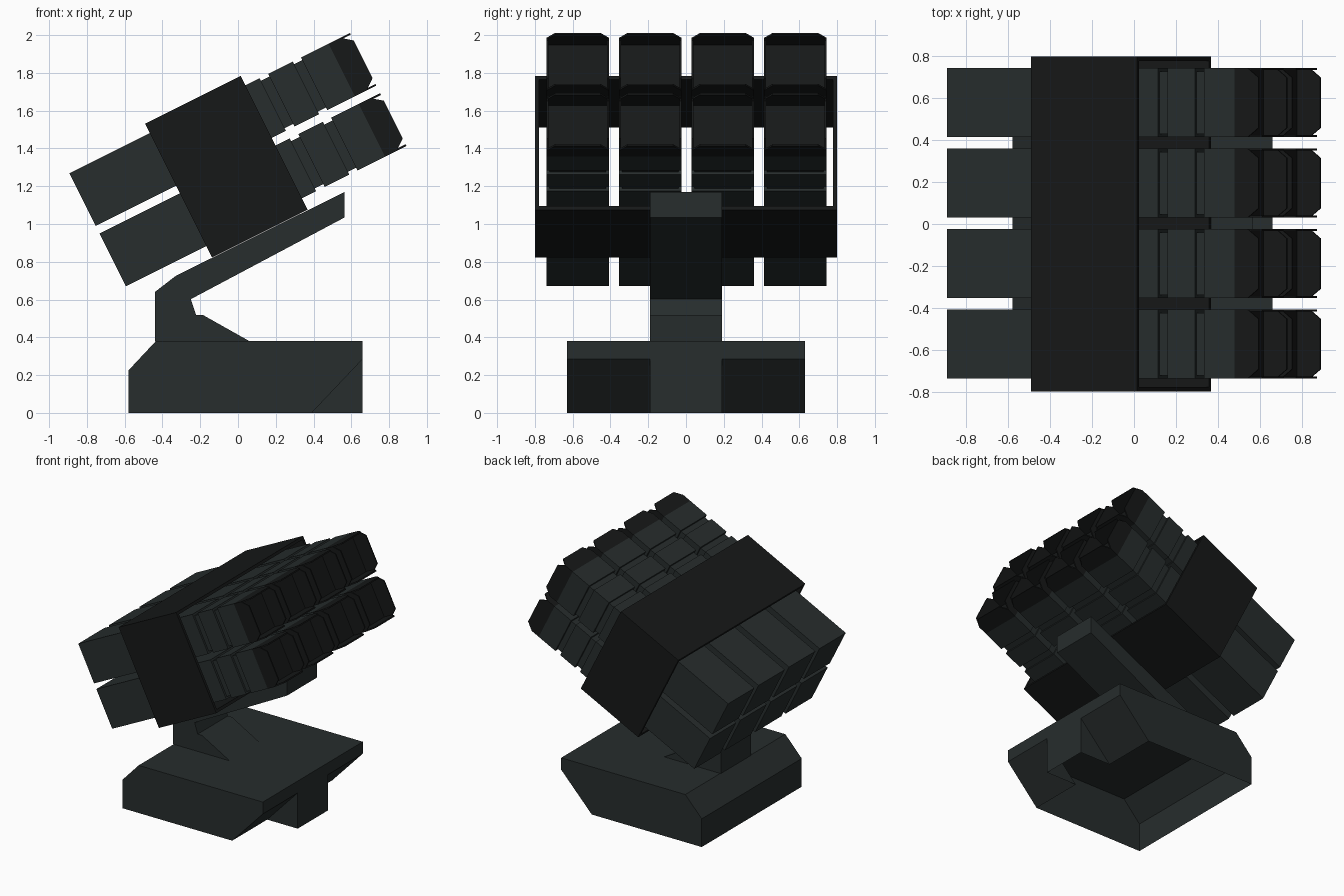
import bpy, bmesh, math
from mathutils import Matrix

if "Cube" in bpy.data.objects:
    bpy.data.objects.remove(bpy.data.objects["Cube"])

TILT = math.atan(0.5)
POD = Matrix.Translation((-0.062, 0, 1.303)) @ Matrix.Rotation(-TILT, 4, 'Y')


def material(name, rgb):
    m = bpy.data.materials.new(name)
    m.diffuse_color = (*rgb, 1)
    m.use_nodes = True
    m.node_tree.nodes["Principled BSDF"].inputs["Base Color"].default_value = m.diffuse_color
    return m


GREY = material("dark_grey", (0.02, 0.026, 0.026))
BLACK = material("near_black", (0.008, 0.009, 0.009))


def to_mesh(name, bm, mat):
    bmesh.ops.remove_doubles(bm, verts=bm.verts, dist=1e-5)
    bmesh.ops.recalc_face_normals(bm, faces=bm.faces)
    me = bpy.data.meshes.new(name)
    bm.to_mesh(me)
    bm.free()
    me.materials.append(mat)
    return me


def place(name, me, matrix=Matrix.Identity(4)):
    ob = bpy.data.objects.new(name, me)
    bpy.context.collection.objects.link(ob)
    ob.matrix_world = matrix
    return ob


def face(bm, pts):
    return bm.faces.new([bm.verts.new(p) for p in pts])


def strip(bm, path, y0, y1):
    """Sweep an open xz path across y."""
    for (xa, za), (xb, zb) in zip(path, path[1:]):
        face(bm, [(xa, y0, za), (xb, y0, zb), (xb, y1, zb), (xa, y1, za)])


def plate(bm, pts, axis):
    """Extrude a flat outline along the given vector."""
    top = [tuple(p[i] + axis[i] for i in range(3)) for p in pts]
    face(bm, pts)
    face(bm, top)
    for i in range(len(pts)):
        j = (i + 1) % len(pts)
        face(bm, [pts[i], pts[j], top[j], top[i]])


# Base: shell open underneath, with undercut corners and a central tongue
W, T = 0.63, 0.19
back_top = [(-0.58, 0), (-0.58, 0.225), (-0.435, 0.38), (0.66, 0.38)]
undercut = back_top + [(0.66, 0.285), (0.39, 0)]
bm = bmesh.new()
strip(bm, undercut, -W, -T)
strip(bm, back_top + [(0.66, 0)], -T, T)
strip(bm, undercut, T, W)
for s in (-1, 1):
    face(bm, [(x, s * W, z) for x, z in undercut])
    face(bm, [(x, s * T, z) for x, z in [(0.39, 0), (0.66, 0.285), (0.66, 0)]])
place("base", to_mesh("base", bm, GREY))

# Support arm: bent neck and sloping cradle rail
arm = [(-0.44, 0.38), (-0.44, 0.64), (-0.33, 0.725), (0.565, 1.17), (0.565, 1.035),
       (-0.25, 0.602), (-0.222, 0.518), (-0.185, 0.518), (0.06, 0.38)]
bm = bmesh.new()
plate(bm, [(x, -T, z) for x, z in arm], (0, 2 * T, 0))
place("support_arm", to_mesh("support_arm", bm, GREY))

# Housing: thin rectangular sleeve around the tubes
HL, HY, HZ, TH = 0.283, 0.8, 0.396, 0.022


def rect(x, y, z):
    return [(x, -y, -z), (x, y, -z), (x, y, z), (x, -y, z)]


bm = bmesh.new()
loops = [rect(-HL, HY, HZ), rect(HL, HY, HZ),
         rect(HL, HY - TH, HZ - TH), rect(-HL, HY - TH, HZ - TH)]
for k in range(4):
    a, b = loops[k], loops[(k + 1) % 4]
    for i in range(4):
        j = (i + 1) % 4
        face(bm, [a[i], a[j], b[j], b[i]])
place("housing", to_mesh("housing", bm, BLACK), POD)

# Tube: square body with two shallow grooves near the muzzle
TY, TZ, G = 0.165, 0.156, 0.016
stations = [(-0.758, 0), (0.368, 0), (0.368, G), (0.418, G), (0.418, 0),
            (0.564, 0), (0.564, G), (0.612, G), (0.612, 0), (0.776, 0)]
bm = bmesh.new()
rings = [rect(u, TY - d, TZ - d) for u, d in stations]
for a, b in zip(rings, rings[1:]):
    for i in range(4):
        j = (i + 1) % 4
        face(bm, [a[i], a[j], b[j], b[i]])
face(bm, rings[0])
face(bm, rings[-1])
tube_mesh = to_mesh("tube", bm, GREY)

# Muzzle flaps: four thin plates with clipped corners, and a dark end cap
bm = bmesh.new()


def flap(h):
    return [(0.776, -h), (0.845, -h), (0.903, -h + 0.045),
            (0.903, h - 0.045), (0.845, h), (0.776, h)]


for s in (-1, 1):
    plate(bm, [(u, w, s * TZ) for u, w in flap(TY)], (0, 0, -s * 0.01))
    plate(bm, [(u, s * TY, w) for u, w in flap(TZ)], (0, -s * 0.01, 0))
face(bm, rect(0.779, TY - 0.01, TZ - 0.01))
flap_mesh = to_mesh("muzzle_flaps", bm, BLACK)

# Two rows of four tubes
for r, v in enumerate((-0.172, 0.185)):
    for c in range(4):
        m = POD @ Matrix.Translation((0, (c - 1.5) * 0.384 + 0.003, v))
        place(f"tube_{r}_{c}", tube_mesh, m)
        place(f"muzzle_flaps_{r}_{c}", flap_mesh, m)
